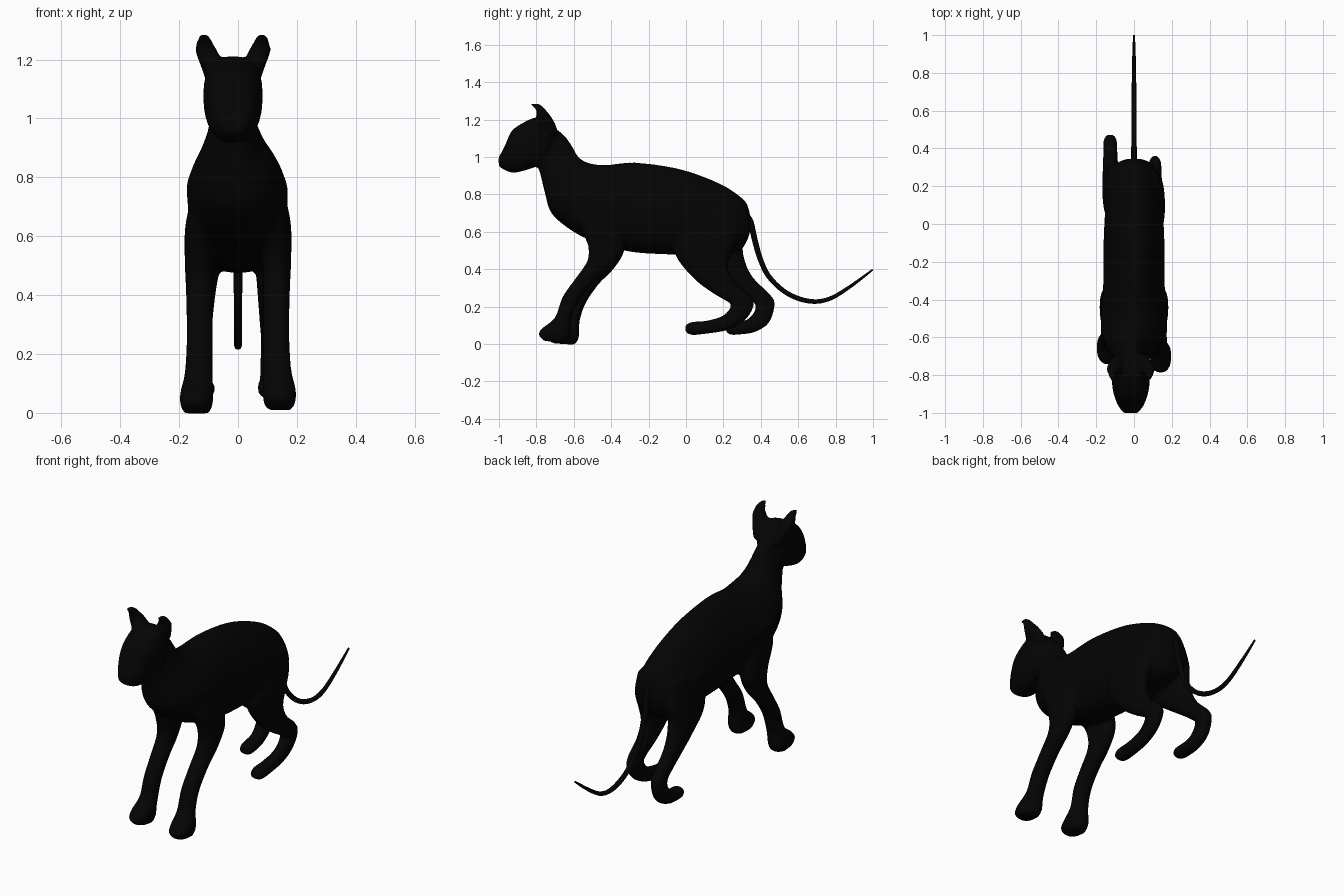
import bpy, bmesh, math
from mathutils import Vector

black = bpy.data.materials.new("black fur")
black.diffuse_color = (0.0012, 0.0012, 0.0012, 1)


def spline(rows, steps=5):
    """Catmull-Rom through rows of numbers."""
    out = []
    for i in range(len(rows) - 1):
        a, b = rows[max(i - 1, 0)], rows[i]
        c, d = rows[i + 1], rows[min(i + 2, len(rows) - 1)]
        for s in range(steps):
            t = s / steps
            out.append([0.5 * (2 * q + (r - p) * t + (2 * p - 5 * q + 4 * r - u) * t * t
                               + (3 * q - p - 3 * r + u) * t ** 3)
                        for p, q, r, u in zip(a, b, c, d)])
    return out + [list(rows[-1])]


def loft(bm, rows, power=2.3, taper=0, sides=24):
    """Rows: y,z of one edge, y,z of the opposite edge, x centre, x half width.
    Taper narrows each section towards its first edge."""
    rings = []
    for y0, z0, y1, z1, cx, w in spline(rows):
        mid = Vector((cx, (y0 + y1) / 2, (z0 + z1) / 2))
        axis = Vector((0, (y0 - y1) / 2, (z0 - z1) / 2))
        ring = []
        for k in range(sides):
            a = 2 * math.pi * k / sides
            c, s = [math.copysign(abs(v) ** (2 / power), v) for v in (math.cos(a), math.sin(a))]
            x = w * s * (1 - taper * max(0, c))
            ring.append(bm.verts.new(mid + axis * c + Vector((x, 0, 0))))
        rings.append(ring)
    faces = [bm.faces.new(rings[0]), bm.faces.new(rings[-1])]
    for r, q in zip(rings, rings[1:]):
        for k in range(sides):
            n = (k + 1) % sides
            faces.append(bm.faces.new((r[k], r[n], q[n], q[k])))
    bmesh.ops.recalc_face_normals(bm, faces=faces)


body = bmesh.new()

# torso and neck: top edge, bottom edge
loft(body, [
    (.345, .67, .345, .61, 0, .035),
    (.333, .73, .325, .55, 0, .08),
    (.30, .78, .28, .495, 0, .117),
    (.18, .858, .15, .475, 0, .145),
    (-.03, .935, -.07, .478, 0, .16),
    (-.27, .97, -.30, .493, 0, .162),
    (-.43, .957, -.50, .55, -.002, .172),
    (-.52, .968, -.62, .612, -.005, .166),
    (-.575, 1.0, -.72, .70, -.010, .132),
    (-.61, 1.06, -.755, .81, -.015, .094),
    (-.65, 1.115, -.78, .91, -.017, .076),
    (-.70, 1.155, -.80, .97, -.017, .068)], 2.3, .32)

# head
loft(body, [
    (-.69, 1.14, -.73, 1.02, -.017, .06),
    (-.73, 1.19, -.76, .97, -.017, .092),
    (-.80, 1.212, -.81, .945, -.017, .101),
    (-.88, 1.178, -.87, .925, -.017, .096),
    (-.935, 1.135, -.925, .915, -.017, .081),
    (-.968, 1.06, -.97, .93, -.017, .063),
    (-1.003, .995, -1.0, .95, -.017, .036)], 2.5)

# ears: front edge, back edge
for side in (-1, 1):
    loft(body, [(f, z, b, z, -.017 + side * x, w) for f, b, z, x, w in (
        (-.80, -.68, 1.12, .055, .034),
        (-.81, -.70, 1.18, .073, .037),
        (-.80, -.728, 1.225, .089, .038),
        (-.80, -.75, 1.25, .095, .031),
        (-.825, -.77, 1.275, .098, .020),
        (-.84, -.80, 1.287, .099, .009))])

# front legs: the right one reaches further forward
for side, reach, lift in ((-1, .045, 0), (1, 0, .012)):
    rows = []
    for f, zf, b, zb, x, w in (
            (-.57, .76, -.38, .76, .112, .04),
            (-.58, .65, -.34, .62, .124, .055),
            (-.53, .54, -.33, .50, .131, .050),
            (-.525, .44, -.40, .40, .131, .046),
            (-.59, .34, -.49, .32, .130, .045),
            (-.66, .24, -.57, .22, .130, .045),
            (-.70, .13, -.612, .13, .134, .048),
            (-.765, .075, -.615, .075, .140, .055),
            (-.79, .04, -.618, .03, .141, .056),
            (-.76, .004, -.64, -.004, .141, .045)):
        d = reach * min(1, max(0, (.55 - zf) / .4))
        rows.append((f + d, zf + lift, b + d, zb + lift, side * x, w))
    loft(body, rows)

# hind legs: front edge, back edge from thigh through hock to toes
loft(body, [
    (.02, .70, .28, .72, .095, .04),
    (-.05, .58, .29, .60, .105, .054),
    (-.06, .48, .25, .50, .112, .052),
    (.03, .36, .225, .41, .112, .044),
    (.13, .28, .265, .325, .112, .038),
    (.205, .235, .335, .265, .112, .034),
    (.24, .21, .362, .205, .111, .034),
    (.215, .165, .315, .125, .110, .034),
    (.17, .14, .225, .075, .108, .035),
    (.10, .123, .12, .056, .106, .038),
    (.03, .118, .03, .048, .106, .038),
    (-.004, .10, -.004, .066, .106, .028)])
loft(body, [
    (.02, .70, .29, .72, -.095, .04),
    (.0, .58, .315, .60, -.105, .054),
    (.03, .48, .305, .50, -.115, .052),
    (.14, .39, .328, .41, -.122, .045),
    (.25, .31, .372, .34, -.125, .040),
    (.34, .24, .445, .27, -.126, .036),
    (.372, .205, .475, .215, -.126, .036),
    (.36, .165, .445, .115, -.125, .036),
    (.325, .13, .37, .064, -.122, .036),
    (.27, .118, .285, .05, -.118, .038),
    (.235, .113, .235, .05, -.115, .036),
    (.213, .097, .213, .066, -.115, .026)])

mesh = bpy.data.meshes.new("cat_body")
body.to_mesh(mesh)
body.free()
mesh.materials.append(black)
cat = bpy.data.objects.new("cat_body", mesh)
bpy.context.collection.objects.link(cat)

# blend all lofts into one smooth skin
skin = cat.modifiers.new("skin", 'REMESH')
skin.mode = 'VOXEL'
skin.voxel_size = .010
skin.use_smooth_shade = True
soften = cat.modifiers.new("soften", 'SMOOTH')
soften.factor = .5
soften.iterations = 6

# tail
curve = bpy.data.curves.new("tail", 'CURVE')
curve.dimensions = '3D'
curve.bevel_depth = 1
curve.bevel_resolution = 3
curve.use_fill_caps = True
path = spline([(0, y, z, r) for y, z, r in (
    (.33, .69, .010), (.347, .65, .016), (.367, .56, .016), (.395, .46, .015), (.44, .365, .014),
    (.52, .285, .0135), (.61, .24, .0135), (.70, .227, .0125), (.78, .247, .0115),
    (.86, .295, .010), (.93, .345, .008), (.998, .397, .005))], 4)
s = curve.splines.new('POLY')
s.points.add(len(path) - 1)
for p, (x, y, z, r) in zip(s.points, path):
    p.co = (x, y, z, 1)
    p.radius = r
s.use_smooth = True
curve.materials.append(black)
bpy.context.collection.objects.link(bpy.data.objects.new("tail", curve))
